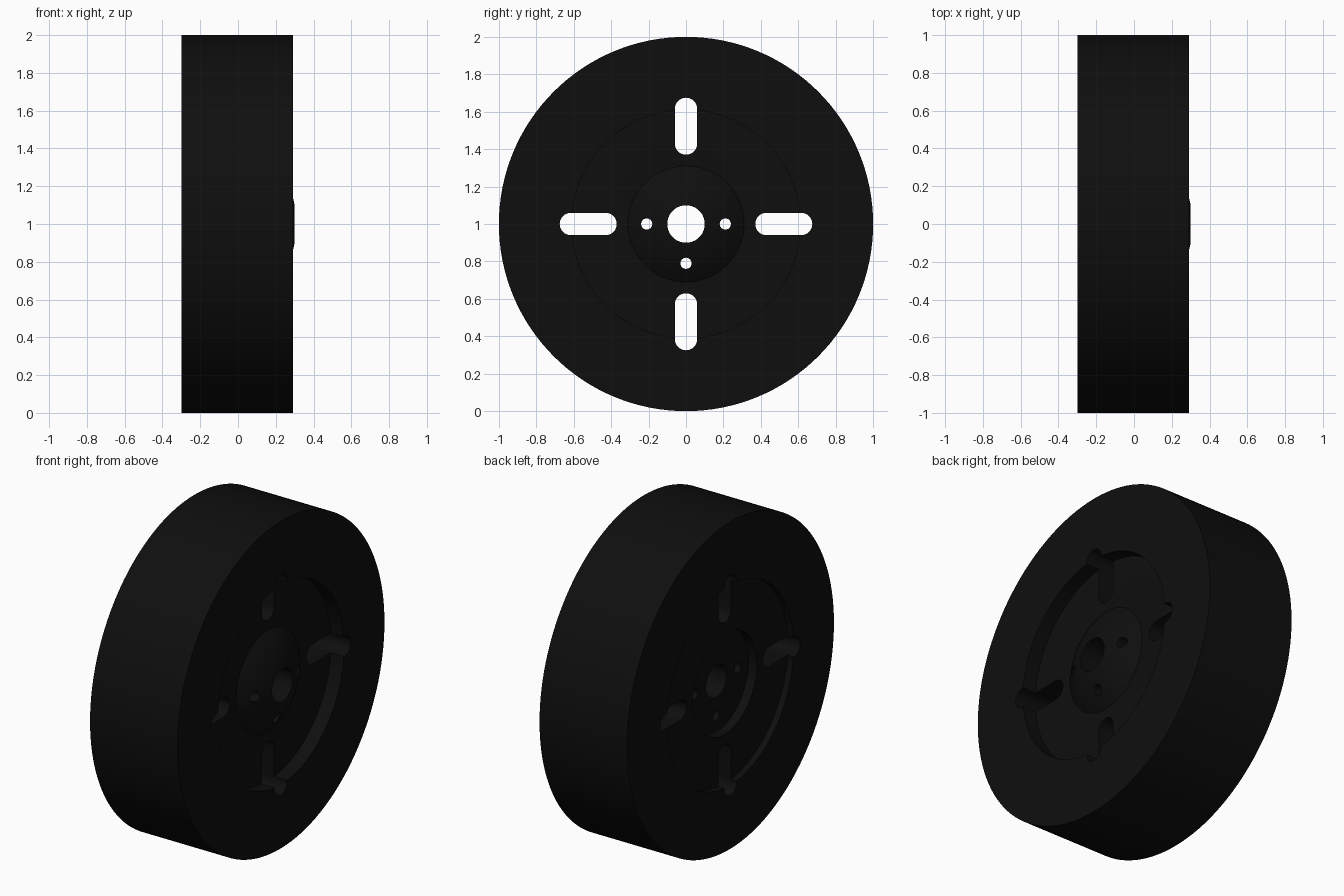
import bpy, bmesh, math

if "Cube" in bpy.data.objects:
    bpy.data.objects.remove(bpy.data.objects["Cube"])

SEG = 128
black = bpy.data.materials.new("black_rubber")
black.diffuse_color = (0.0045, 0.0045, 0.0045, 1)
black.use_nodes = True
black.node_tree.nodes["Principled BSDF"].inputs["Base Color"].default_value = black.diffuse_color


def new_object(name, bm):
    bmesh.ops.recalc_face_normals(bm, faces=bm.faces)
    me = bpy.data.meshes.new(name)
    bm.to_mesh(me)
    bm.free()
    me.materials.append(black)
    ob = bpy.data.objects.new(name, me)
    bpy.context.collection.objects.link(ob)
    return ob


def lathe(name, profile):
    """Revolve a closed (x, radius) profile around the axle."""
    bm = bmesh.new()
    rings = []
    for i in range(SEG):
        a = 2 * math.pi * i / SEG
        rings.append([bm.verts.new((x, r * math.cos(a), 1 + r * math.sin(a))) for x, r in profile])
    n = len(profile)
    for i in range(SEG):
        p, q = rings[i], rings[(i + 1) % SEG]
        for j in range(n):
            k = (j + 1) % n
            bm.faces.new((p[j], p[k], q[k], q[j]))
    return new_object(name, bm)


def add_slot(bm, r_in, r_out, half, angle, steps=12):
    """Round-ended prism along x, lying radially at the given angle."""
    pts = []
    for centre, start in ((r_out - half, -math.pi / 2), (r_in + half, math.pi / 2)):
        for i in range(steps + 1):
            # skip the duplicate end when the slot is a plain round hole
            if i == steps and r_out - r_in <= 2 * half + 1e-6:
                continue
            t = start + math.pi * i / steps
            pts.append((centre + half * math.cos(t), half * math.sin(t)))
    c, s = math.cos(angle), math.sin(angle)
    verts = [bm.verts.new((-0.5, u * c - v * s, 1 + u * s + v * c)) for u, v in pts]
    face = bm.faces.new(verts)
    ext = bmesh.ops.extrude_face_region(bm, geom=[face])
    for g in ext["geom"]:
        if isinstance(g, bmesh.types.BMVert):
            g.co.x = 0.5


# wheel profile: tread, recessed web, domed hub outside, stepped hub inside
R = 0.5
dome = []
for i in range(9):
    r = 0.31 - 0.21 * i / 8
    dome.append((0.30 + math.sqrt(R * R - r * r) - math.sqrt(R * R - 0.01), r))
profile = [(-0.30, 1.0), (0.29, 1.0), (0.29, 0.61), (0.203, 0.61), (0.203, 0.315)]
profile += dome
profile += [(-0.205, 0.10), (-0.205, 0.31), (-0.262, 0.31), (-0.262, 0.61), (-0.30, 0.61)]
wheel = lathe("wheel", profile)

# four long slots and three small bolt holes
bm = bmesh.new()
for k in range(4):
    add_slot(bm, 0.37, 0.675, 0.06, k * math.pi / 2)
for k in (0, 2, 3):
    add_slot(bm, 0.18, 0.24, 0.03, k * math.pi / 2)
cutter = new_object("slot_cutter", bm)
cutter.hide_render = True

mod = wheel.modifiers.new("slots", "BOOLEAN")
mod.operation = "DIFFERENCE"
mod.solver = "EXACT"
mod.object = cutter
bpy.context.view_layer.objects.active = wheel
wheel.select_set(True)
bpy.ops.object.modifier_apply(modifier=mod.name)
bpy.data.objects.remove(cutter)
bpy.ops.object.shade_smooth_by_angle(angle=math.radians(30))
